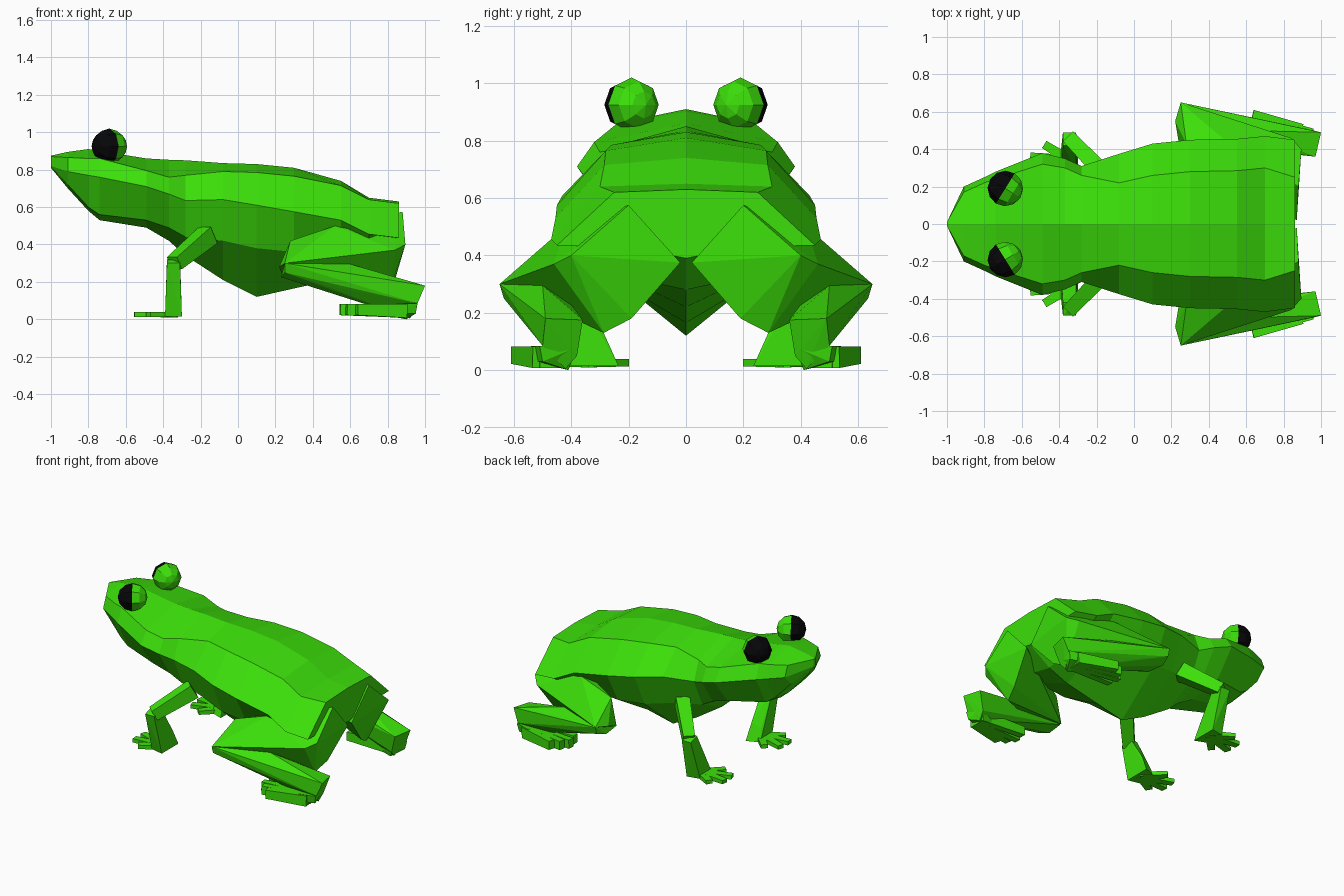
import bpy
import bmesh
from mathutils import Vector

cube = bpy.data.objects.get("Cube")
if cube:
    bpy.data.objects.remove(cube, do_unlink=True)


def make_material(name, colour):
    mat = bpy.data.materials.new(name)
    mat.use_nodes = True
    mat.diffuse_color = colour
    mat.node_tree.nodes["Principled BSDF"].inputs["Base Color"].default_value = colour
    return mat


GREEN = make_material("leaf green", (0.045, 0.74, 0.003, 1))
BLACK = make_material("pupil black", (0.002, 0.002, 0.003, 1))


def finish(name, bm, materials=(GREEN,)):
    """Turn a bmesh of one half into an object mirrored across the y = 0 plane."""
    bmesh.ops.recalc_face_normals(bm, faces=bm.faces)
    mesh = bpy.data.meshes.new(name)
    bm.to_mesh(mesh)
    bm.free()
    for mat in materials:
        mesh.materials.append(mat)
    obj = bpy.data.objects.new(name, mesh)
    bpy.context.collection.objects.link(obj)
    mirror = obj.modifiers.new("mirror", "MIRROR")
    mirror.use_axis = (False, True, False)
    return obj


def hull(name, points):
    """Faceted solid wrapped around a few corner points."""
    bm = bmesh.new()
    for point in points:
        bm.verts.new(point)
    bmesh.ops.convex_hull(bm, input=bm.verts)
    loose = [v for v in bm.verts if not v.link_faces]
    bmesh.ops.delete(bm, geom=loose, context="VERTS")
    bmesh.ops.dissolve_limit(bm, angle_limit=0.02, verts=bm.verts, edges=bm.edges)
    return finish(name, bm)


def bar(name, start, end, start_size, end_size):
    """Tapered square bar; each size is (width, height)."""
    start, end = Vector(start), Vector(end)
    along = (end - start).normalized()
    side = along.cross(Vector((0, 0, 1))).normalized()
    up = side.cross(along)
    corners = []
    for centre, (width, height) in ((start, start_size), (end, end_size)):
        for a in (-0.5, 0.5):
            for b in (-0.5, 0.5):
                corners.append(centre + side * width * a + up * height * b)
    return hull(name, corners)


# Body and head: x, top z, ridge (y, z), widest side (y, z), underside (y, z), bottom z
SECTIONS = [
    (-1.0, .875, .01, .87, .01, .82, .01, .815, .81),
    (-.91, .895, .17, .865, .2, .79, .13, .72, .7),
    (-.8, .91, .22, .86, .25, .77, .16, .6, .58),
    (-.74, .9, .24, .86, .28, .76, .17, .56, .53),
    (-.49, .86, .32, .795, .38, .71, .24, .53, .49),
    (-.37, .853, .3, .76, .35, .67, .23, .49, .42),
    (-.28, .85, .26, .77, .31, .635, .22, .44, .34),
    (-.08, .835, .22, .79, .375, .64, .28, .42, .21),
    (.1, .83, .26, .785, .43, .61, .32, .38, .12),
    (.3, .81, .28, .765, .45, .575, .33, .36, .165),
    (.55, .74, .285, .715, .455, .53, .3, .36, .22),
    (.7, .65, .3, .64, .47, .455, .28, .34, .28),
    (.86, .63, .25, .62, .45, .435, .2, .43, .39),
]
bm = bmesh.new()
rings = []
for x, top, ry, rz, sy, sz, uy, uz, bottom in SECTIONS:
    outline = [(0, top), (ry, rz), (sy, sz), (uy, uz), (0, bottom)]
    rings.append([bm.verts.new((x, y, z)) for y, z in outline])
for near, far in zip(rings, rings[1:]):
    for i in range(len(near) - 1):
        bm.faces.new((near[i], near[i + 1], far[i + 1], far[i]))
bm.faces.new(rings[0])
bm.faces.new(rings[-1])
finish("body", bm)

# Eyes: faceted balls whose outward-forward half is black
look = Vector((-0.85, 0.53, 0))
centre = Vector((-0.688, 0.19, 0.925))
bm = bmesh.new()
bmesh.ops.create_uvsphere(bm, u_segments=8, v_segments=6, radius=0.095)
bmesh.ops.rotate(bm, verts=bm.verts, matrix=look.to_track_quat("Z", "Y").to_matrix())
bmesh.ops.translate(bm, verts=bm.verts, vec=centre)
for face in bm.faces:
    face.material_index = int((face.calc_center_median() - centre).dot(look) > 0)
finish("eyes", bm, (GREEN, BLACK))

# Front legs
bar("front_upper_arms", (-.16, .27, .45), (-.34, .455, .3), (.09, .1), (.075, .075))
hull("front_lower_legs", [
    (-.38, .42, .32), (-.38, .49, .3), (-.31, .49, .3), (-.31, .42, .34),
    (-.375, .41, .25), (-.31, .47, .25),
    (-.39, .27, .015), (-.39, .4, .015), (-.3, .42, .015), (-.3, .235, .015),
    (-.375, .3, .1), (-.31, .287, .13),
])
for i, tip in enumerate([(-.48, .425), (-.555, .36), (-.55, .27), (-.46, .215)]):
    bar(f"front_toe_{i + 1}", (-.34, .34, .025), (*tip, .026), (.055, .03), (.045, .026))

# Hind legs: thigh runs forward to the knee, shin runs back to the ankle
hull("thighs", [
    (.88, .2, .575), (.87, .02, .375), (.83, .19, .18), (.8, .287, .13),
    (.84, .46, .37), (.895, .4, .4), (.52, .42, .5),
    (.28, .43, .42), (.25, .65, .3), (.22, .55, .28), (.24, .43, .23),
])
hull("shins", [
    (.25, .65, .3), (.25, .635, .25), (.23, .56, .225), (.24, .44, .23), (.28, .46, .31),
    (.45, .58, .185), (.6, .5, .295), (1, .49, .18), (.97, .36, .175),
    (.96, .5, .085), (.93, .38, .05), (.92, .42, .005),
])

# Hind feet: heel wedge with long toes fanning forward from it
hull("heels", [
    (.96, .51, .085), (.95, .5, .03), (.9, .41, 0), (.94, .38, .08),
    (.85, .53, .03), (.85, .54, .085), (.82, .42, .015), (.82, .42, .07),
])
for i, tip in enumerate([(.635, .588), (.58, .55), (.545, .5), (.56, .43)]):
    start = (.9, .515 - .025 * i, .045)
    bar(f"hind_toe_{i + 1}", start, (*tip, .052), (.04, .075), (.045, .06))
